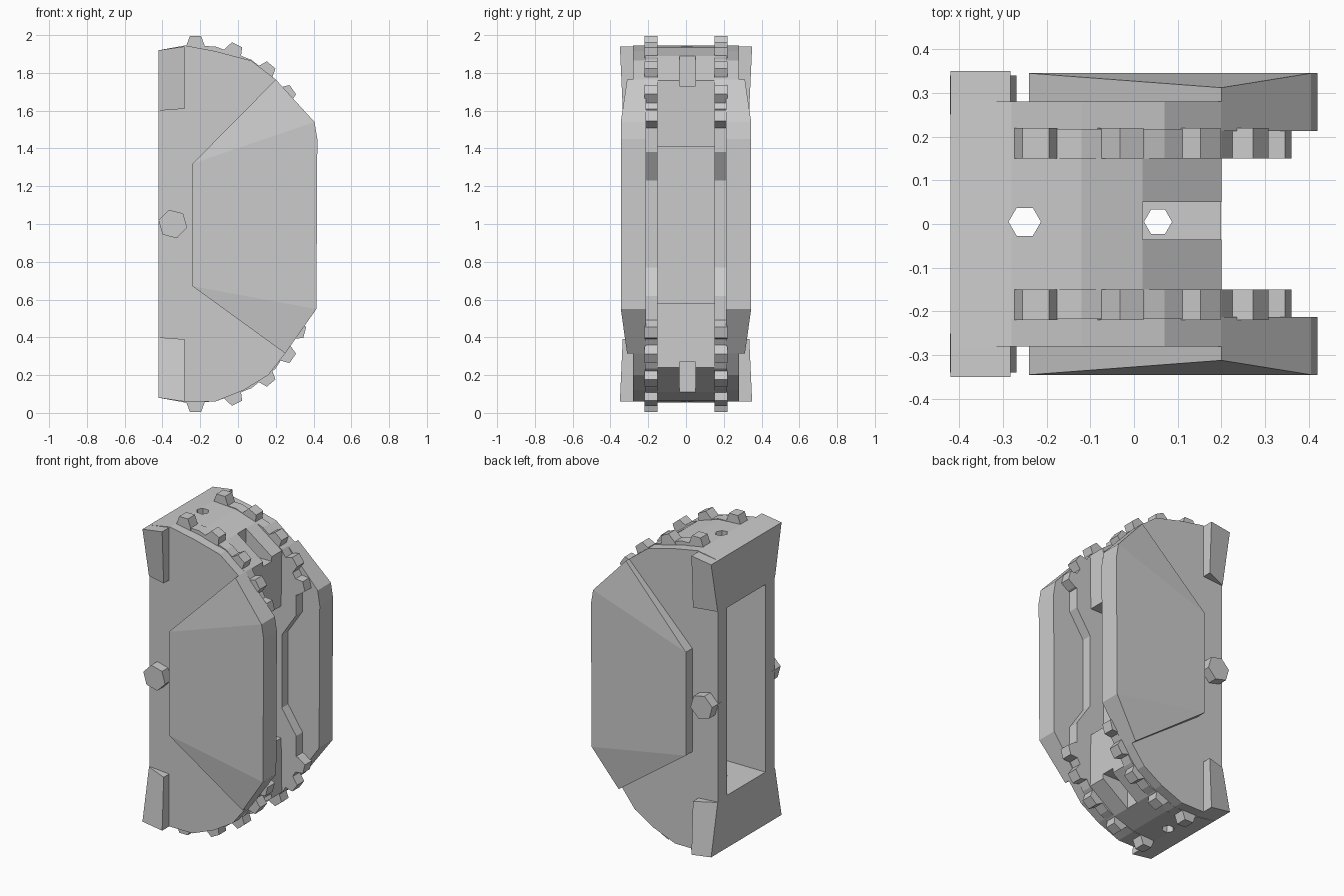
import bpy, bmesh
from math import cos, sin, radians, pi

if "Cube" in bpy.data.objects:
    bpy.data.objects.remove(bpy.data.objects["Cube"])


def solid(name, a, b):
    """Closed solid between two matching loops of 3D points."""
    bm = bmesh.new()
    va = [bm.verts.new(p) for p in a]
    vb = [bm.verts.new(p) for p in b]
    n = len(a)
    bm.faces.new(va)
    bm.faces.new(vb[::-1])
    for i in range(n):
        bm.faces.new((va[i], vb[i], vb[(i + 1) % n], va[(i + 1) % n]))
    bmesh.ops.recalc_face_normals(bm, faces=bm.faces)
    me = bpy.data.meshes.new(name)
    bm.to_mesh(me)
    bm.free()
    ob = bpy.data.objects.new(name, me)
    bpy.context.collection.objects.link(ob)
    return ob


def prism(name, prof, y0, y1):
    return solid(name, [(x, y0, z) for x, z in prof], [(x, y1, z) for x, z in prof])


def rect(x0, x1, z0, z1):
    return [(x0, z0), (x1, z0), (x1, z1), (x0, z1)]


def mirrored(upper):
    """Complete an upper half profile by reflection about z = 1."""
    return upper + [(x, 2 - z) for x, z in reversed(upper)]


def cut(target, cutter):
    cutter.hide_render = True
    m = target.modifiers.new("cut", 'BOOLEAN')
    m.operation, m.solver, m.object = 'DIFFERENCE', 'EXACT', cutter
    bpy.context.view_layer.objects.active = target
    bpy.ops.object.modifier_apply(modifier=m.name)
    bpy.data.objects.remove(cutter, do_unlink=True)


# Central drum, hollow from the back, with a shallow recess in front
drum = prism("drum", mirrored([(-0.42, 1.92), (-0.28, 1.945), (-0.12, 1.935), (0.02, 1.89),
                               (0.2, 1.76), (0.195, 1.41)]), -0.215, 0.215)
cut(drum, prism("cavity_cutter", rect(-0.6, 0.09, 0.41, 1.59), -0.19, 0.19))
cut(drum, prism("recess_cutter", rect(0.1, 0.4, 0.58, 1.41), -0.15, 0.15))

# Front notches and vertical through holes
for z0, z1 in ((1.73, 2.1), (-0.1, 0.27)):
    cut(drum, prism("notch_cutter", rect(0.02, 0.3, z0, z1), -0.035, 0.05))
for hx, r in ((-0.25, 0.037), (0.055, 0.032)):
    ring = [(hx + r * cos(i * pi / 3), 0.005 + r * sin(i * pi / 3)) for i in range(6)]
    cut(drum, solid("hole_cutter", [(x, y, -0.2) for x, y in ring],
                    [(x, y, 2.2) for x, y in ring]))

# Outlines shared by both sides; the lower front is cut back further than the upper
wall = [(-0.42, 1.92), (-0.28, 1.945), (-0.12, 1.915), (0.07, 1.865), (0.2, 1.765),
        (0.405, 1.54), (0.42, 1.45), (0.415, 0.55), (0.25, 0.315), (0.16, 0.2), (0.03, 0.12),
        (-0.12, 0.06), (-0.28, 0.06), (-0.42, 0.08)]
plate = [(-0.24, 1.32), (0.405, 1.54), (0.42, 1.45), (0.415, 0.55), (-0.24, 0.67)]
wedges = [[(-0.24, 1.32, 0.345), (0.2, 1.765, 0.312), (0.405, 1.54, 0.345)],
          [(-0.24, 0.67, 0.345), (0.25, 0.315, 0.312), (0.415, 0.55, 0.345)]]
rib = [(-0.28, 1.945), (-0.12, 1.94), (0.07, 1.87), (0.2, 1.765), (0.3, 1.6), (0.3, 1.38),
       (0.2, 1.23), (0.1, 1.23), (0.1, 1.7), (-0.28, 1.8)]
teeth = [(-0.225, 1.94, 90), (-0.03, 1.90, 63), (0.14, 1.80, 50), (0.245, 1.68, 35),
         (0.3, 1.56, 15)]

for s, side in ((-1, "front"), (1, "rear")):
    # Side wall and raised cheek plate with sloping ends
    prism(side + "_wall", wall, s * 0.213, s * 0.28)
    prism(side + "_cheek", plate, s * 0.278, s * 0.345)
    for w in wedges:
        solid(side + "_cheek_slope", [(x, s * 0.278, z) for x, z, y in w],
              [(x, s * y, z) for x, z, y in w])

    # Toothed rib: upper arc, lower arc and recessed middle
    prism(side + "_rib_upper", rib, s * 0.15, s * 0.217)
    prism(side + "_rib_lower", [(x, 2 - z) for x, z in rib], s * 0.15, s * 0.217)
    prism(side + "_rib_middle", rect(0.1, 0.2, 0.77, 1.23), s * 0.15, s * 0.217)
    for flip in (1, -1):
        for x, z, a in teeth:
            c, n = cos(radians(a)), sin(radians(a))
            pts = []
            for along, out in ((-0.05, -0.03), (-0.05, 0), (-0.03, 0.055), (0.03, 0.055),
                               (0.05, 0), (0.05, -0.03)):
                pz = z + n * out - c * along
                pts.append((x + c * out + n * along, 1 + flip * (pz - 1)))
            prism(side + "_tooth", pts, s * 0.15, s * 0.22)

        # Corner block, its inner back corner blending into the wall
        loop = [(-0.42, 1.92, 0.35), (-0.283, 1.94, 0.35), (-0.283, 1.61, 0.335),
                (-0.42, 1.60, 0.285)]
        solid(side + "_corner_block", [(x, s * 0.27, 1 + flip * (z - 1)) for x, z, y in loop],
              [(x, s * y, 1 + flip * (z - 1)) for x, z, y in loop])

    # Pivot bolt
    hexagon = [(-0.345 + 0.078 * cos(i * pi / 3 + 0.8), 1 + 0.078 * sin(i * pi / 3 + 0.8))
               for i in range(6)]
    prism(side + "_bolt", hexagon, s * 0.25, s * 0.34)
